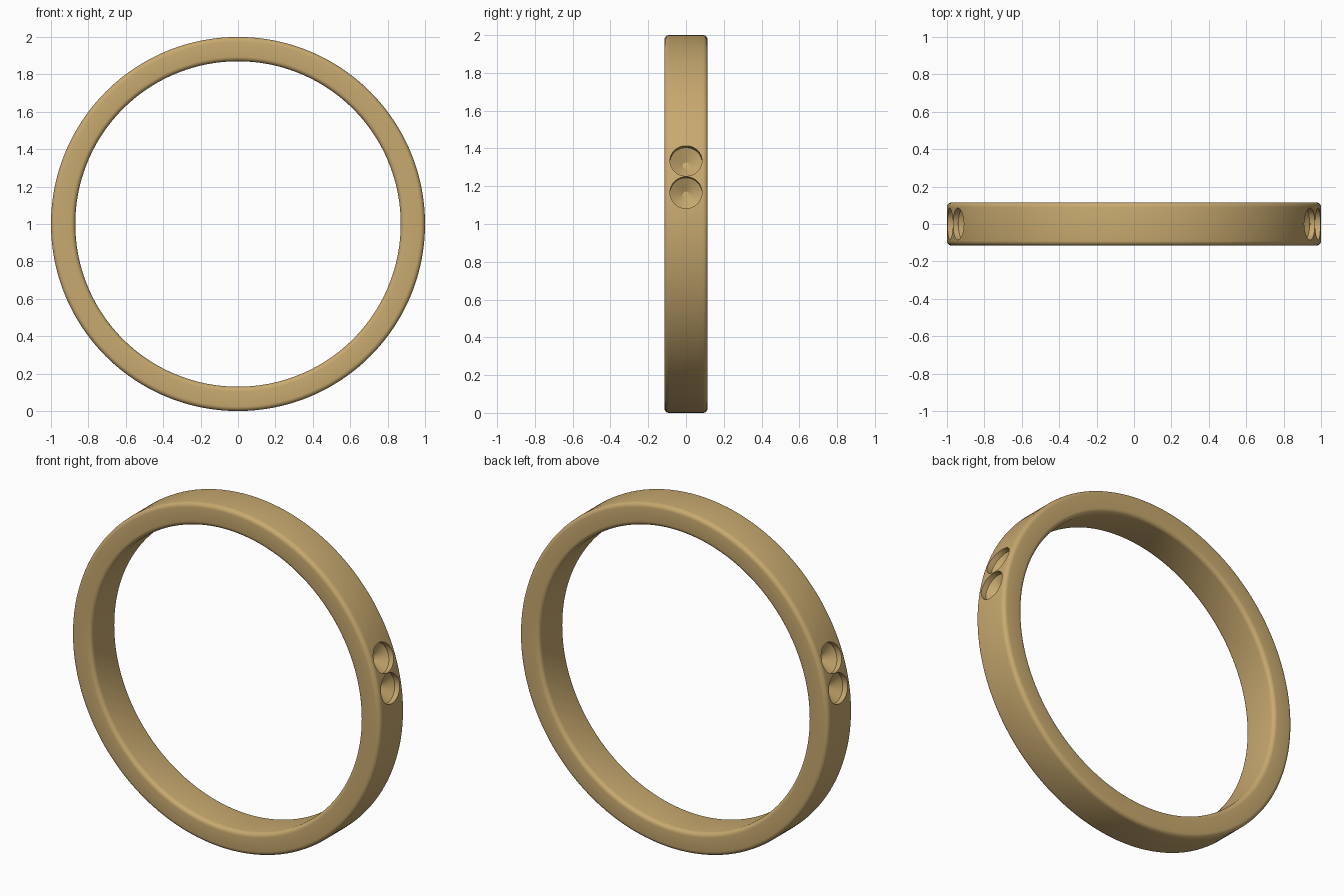
import bpy, bmesh
from math import sin, cos, pi, radians
from mathutils import Matrix

if "Cube" in bpy.data.objects:
    bpy.data.objects.remove(bpy.data.objects["Cube"])


def lathe(name, profile, steps, closed):
    """Revolve (radius, height) points about the local z axis."""
    bm = bmesh.new()
    rings = [[bm.verts.new((r * cos(2 * pi * i / steps), r * sin(2 * pi * i / steps), h))
              for i in range(steps)] for r, h in profile]
    pairs = list(zip(rings, rings[1:]))
    if closed:
        pairs.append((rings[-1], rings[0]))
    for a, b in pairs:
        for i in range(steps):
            j = (i + 1) % steps
            bm.faces.new((a[i], a[j], b[j], b[i]))
    if not closed:
        bm.faces.new(rings[0])
        bm.faces.new(rings[-1])
    bmesh.ops.recalc_face_normals(bm, faces=bm.faces)
    mesh = bpy.data.meshes.new(name)
    bm.to_mesh(mesh)
    bm.free()
    ob = bpy.data.objects.new(name, mesh)
    bpy.context.collection.objects.link(ob)
    return ob


# band: rounded rectangular section
R_IN, R_OUT, HALF, BEV, SEG = 0.87, 1.0, 0.115, 0.025, 5
section = []
for cx, cy, start in ((R_OUT - BEV, HALF - BEV, 0), (R_IN + BEV, HALF - BEV, 90),
                      (R_IN + BEV, BEV - HALF, 180), (R_OUT - BEV, BEV - HALF, 270)):
    for k in range(SEG + 1):
        a = radians(start + 90 * k / SEG)
        section.append((cx + BEV * cos(a), cy + BEV * sin(a)))
band = lathe("ring_band", section, 192, True)
band.matrix_world = Matrix.Translation((0, 0, 1)) @ Matrix.Rotation(pi / 2, 4, 'X')

# material
gold = bpy.data.materials.new("gold")
gold.diffuse_color = (0.58, 0.40, 0.16, 1)
gold.use_nodes = True
gold.node_tree.nodes["Principled BSDF"].inputs["Base Color"].default_value = gold.diffuse_color
band.data.materials.append(gold)

# stone seats: short straight wall, then a cone, two per side
seat = [(0.085, 1.08), (0.085, 0.967), (0.018, 0.922)]
for angle in (9.6, 19.6, 160.4, 170.4):
    cutter = lathe("seat_cutter", seat, 48, False)
    cutter.data.materials.append(gold)
    cutter.matrix_world = (Matrix.Translation((0, 0, 1))
                           @ Matrix.Rotation(pi / 2 - radians(angle), 4, 'Y'))
    cutter.hide_render = True
    cutter.hide_set(True)
    mod = band.modifiers.new("stone_seat", 'BOOLEAN')
    mod.operation = 'DIFFERENCE'
    mod.solver = 'EXACT'
    mod.object = cutter

# bake the cuts and drop the cutters
bpy.context.view_layer.update()
baked = bpy.data.meshes.new_from_object(band.evaluated_get(bpy.context.evaluated_depsgraph_get()))
band.modifiers.clear()
band.data = baked
for ob in [o for o in bpy.data.objects if o.name.startswith("seat_cutter")]:
    bpy.data.objects.remove(ob)

bpy.context.view_layer.objects.active = band
band.select_set(True)
bpy.ops.object.shade_smooth_by_angle(angle=radians(30))
